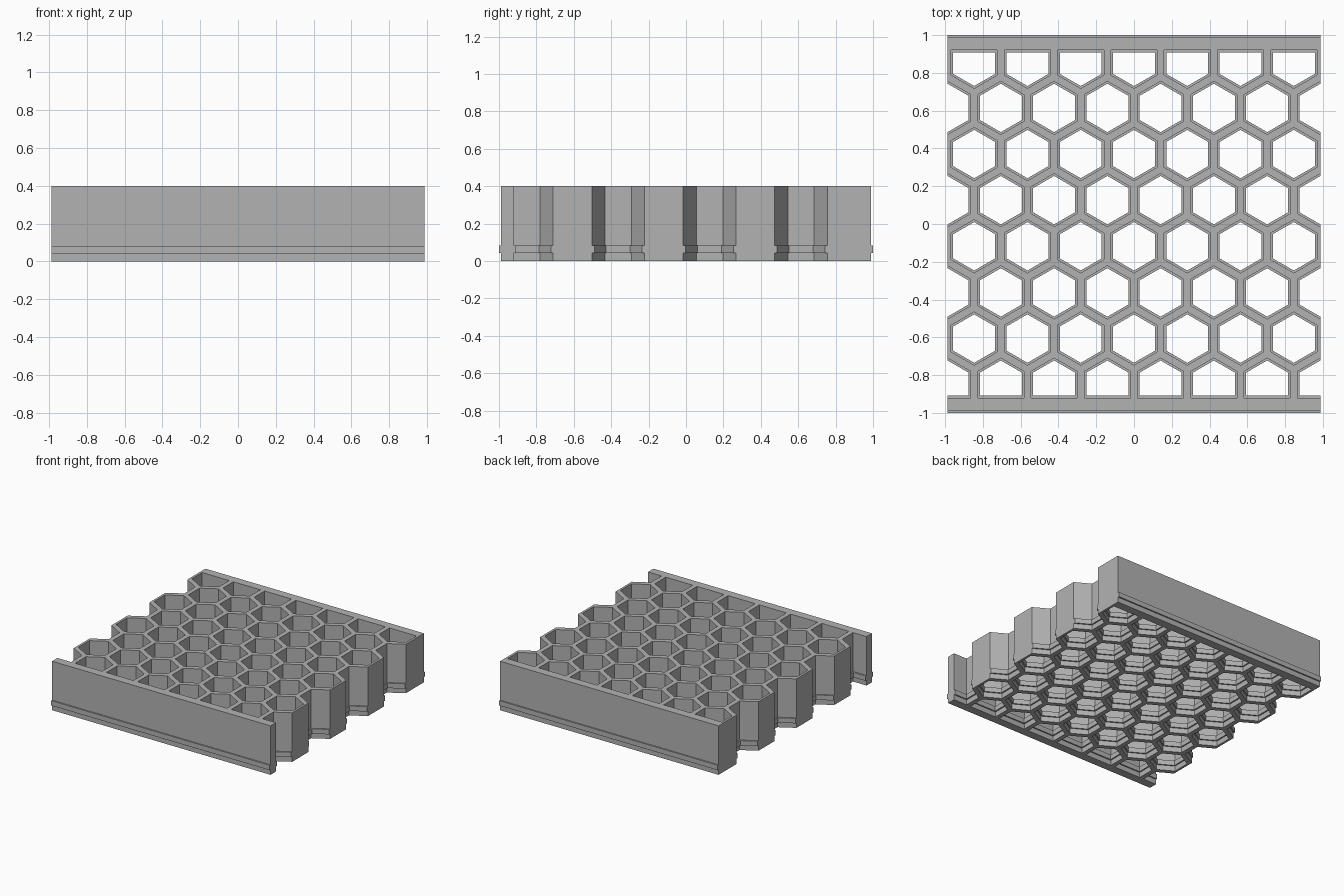
import bpy, bmesh
from math import sin, cos, radians

cube = bpy.data.objects.get("Cube")
if cube:
    bpy.data.objects.remove(cube, do_unlink=True)

PITCH = 0.282                     # distance between cell centres
ROW = PITCH * cos(radians(30))    # distance between cell rows
APOTHEM = 0.122                   # half width of a cell opening
HALF_X = PITCH * 3.5              # half width of the panel
HALF_Y = 0.989                    # half depth without the rib
RAIL = 0.92                       # inner face of the end rails
HEIGHT = 0.4
RIB_LOW, RIB_TOP, RIB = 0.042, 0.082, 0.011

grey = bpy.data.materials.new("light grey")
grey.use_nodes = True
colour = (0.45, 0.45, 0.45, 1)
grey.diffuse_color = colour
grey.node_tree.nodes["Principled BSDF"].inputs["Base Color"].default_value = colour


def levels(bottom, top):
    """Heights paired with the rib projection at each height."""
    return [(bottom, 0), (RIB_LOW, 0), (RIB_LOW, RIB), (RIB_TOP, RIB), (RIB_TOP, 0), (top, 0)]


def loft(bm, outline, steps):
    """Join copies of an outline through stepped levels into a closed solid."""
    rings = [[bm.verts.new((x, y, z)) for x, y in outline(out)] for z, out in steps]
    n = len(rings[0])
    for low, high in zip(rings, rings[1:]):
        for i in range(n):
            j = (i + 1) % n
            bm.faces.new((low[i], low[j], high[j], high[i]))
    bm.faces.new(rings[0][::-1])
    bm.faces.new(rings[-1])


def finish(bm, name):
    bmesh.ops.recalc_face_normals(bm, faces=bm.faces)
    mesh = bpy.data.meshes.new(name)
    bm.to_mesh(mesh)
    bm.free()
    mesh.materials.append(grey)
    obj = bpy.data.objects.new(name, mesh)
    bpy.context.collection.objects.link(obj)
    return obj


# Solid panel with a raised rib along the front and back
def slab_outline(out):
    y = HALF_Y + out
    return [(-HALF_X, -y), (HALF_X, -y), (HALF_X, y), (-HALF_X, y)]


bm = bmesh.new()
loft(bm, slab_outline, levels(0, HEIGHT))
panel = finish(bm, "honeycomb_panel")


# Cell openings, narrowed at the rib and flattened against the rails
def cell_outline(cx, cy):
    def outline(out):
        radius = (APOTHEM - out) / cos(radians(30))
        limit = RAIL - out
        points = []
        for k in range(6):
            angle = radians(30 + 60 * k)
            y = cy + radius * sin(angle)
            points.append((cx + radius * cos(angle), max(-limit, min(limit, y))))
        return points
    return outline


bm = bmesh.new()
for row in range(8):
    cy = 0.004 + (3.5 - row) * ROW
    count = 7 + row % 2           # odd rows end in open half cells
    for i in range(count):
        cx = (i - (count - 1) / 2) * PITCH
        loft(bm, cell_outline(cx, cy), levels(-0.05, HEIGHT + 0.05))
cutter = finish(bm, "cell_cutter")
cutter.hide_render = True
cutter.hide_viewport = True

cut = panel.modifiers.new("cells", 'BOOLEAN')
cut.operation = 'DIFFERENCE'
cut.solver = 'EXACT'
cut.object = cutter
